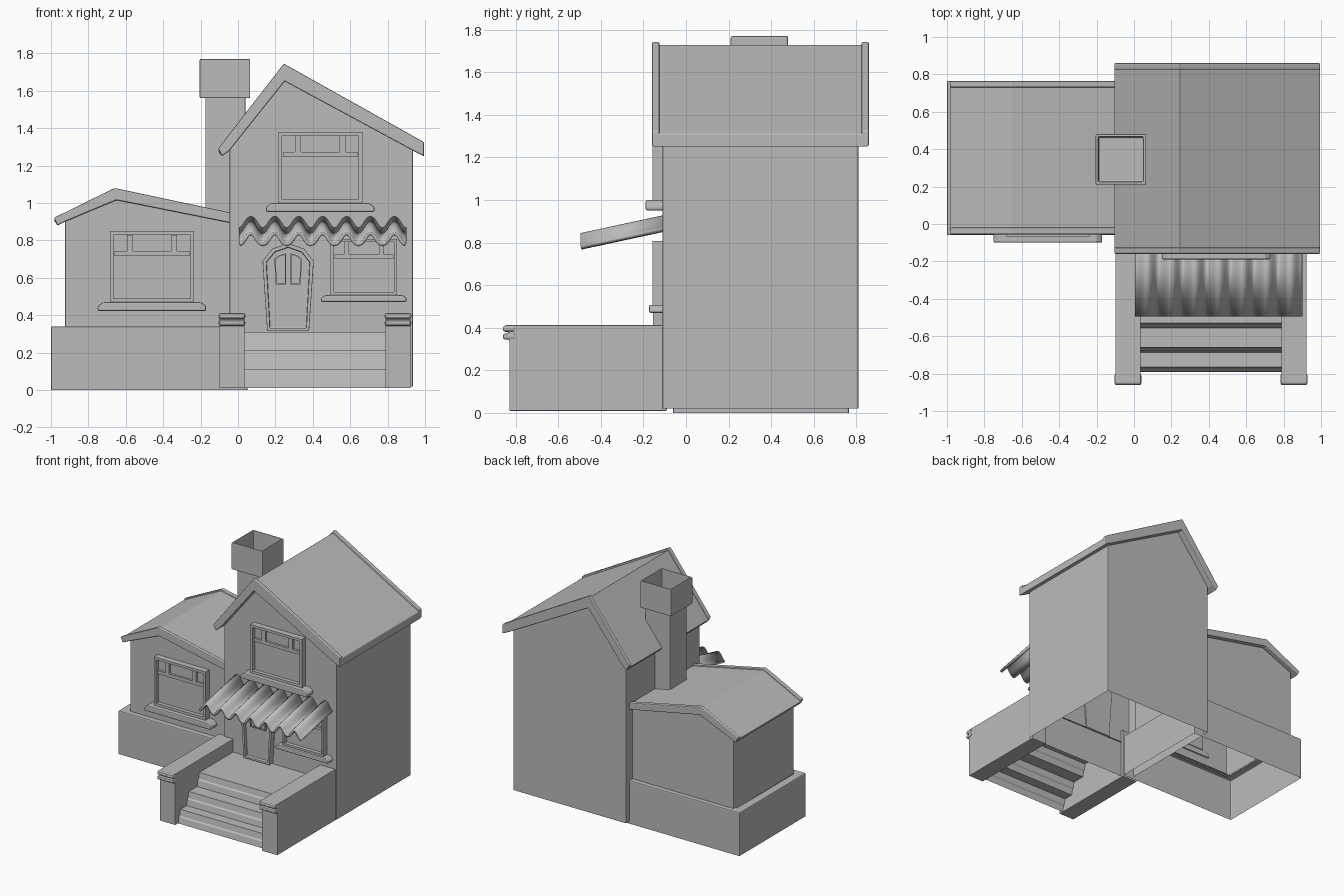
import bpy, bmesh, math
from mathutils import Vector

if "Cube" in bpy.data.objects:
    bpy.data.objects.remove(bpy.data.objects["Cube"])

plaster = bpy.data.materials.new("plain_grey")
plaster.use_nodes = True
GREY = (0.5, 0.5, 0.5, 1)
plaster.diffuse_color = GREY
plaster.node_tree.nodes["Principled BSDF"].inputs["Base Color"].default_value = GREY


def finish(name, bm, bevel=0.0):
    mesh = bpy.data.meshes.new(name)
    bm.to_mesh(mesh)
    bm.free()
    mesh.materials.append(plaster)
    ob = bpy.data.objects.new(name, mesh)
    bpy.context.collection.objects.link(ob)
    if bevel:
        mod = ob.modifiers.new("soft_edges", "BEVEL")
        mod.width = bevel
        mod.segments = 2
        mod.limit_method = 'ANGLE'
    return ob


def solid(pts, depth):
    """Extrude a flat outline of 3D points along a vector."""
    bm = bmesh.new()
    face = bm.faces.new([bm.verts.new(p) for p in pts])
    ext = bmesh.ops.extrude_face_region(bm, geom=[face], use_keep_orig=True)
    verts = [v for v in ext["geom"] if isinstance(v, bmesh.types.BMVert)]
    bmesh.ops.translate(bm, verts=verts, vec=Vector(depth))
    bmesh.ops.recalc_face_normals(bm, faces=bm.faces)
    return bm


def drop_bottom(bm):
    down = [f for f in bm.faces if f.normal.z < -0.9]
    bmesh.ops.delete(bm, geom=down, context='FACES')


def prism(name, outline, y0, y1, bevel=0.0, hollow=False):
    bm = solid([(x, y0, z) for x, z in outline], (0, y1 - y0, 0))
    if hollow:
        drop_bottom(bm)
    return finish(name, bm, bevel)


def box(name, x0, x1, y0, y1, z0, z1, bevel=0.0):
    return prism(name, [(x0, z0), (x1, z0), (x1, z1), (x0, z1)], y0, y1, bevel)


def panel(name, outline, y_front, y_back, rim, recess, bevel=0.0):
    """Outline facing the front with a sunken centre."""
    bm = solid([(x, y_front, z) for x, z in outline], (0, y_back - y_front, 0))
    front = [f for f in bm.faces if f.normal.y < -0.99]
    bmesh.ops.inset_individual(bm, faces=front, thickness=rim)
    ext = bmesh.ops.extrude_face_region(bm, geom=front)
    verts = [v for v in ext["geom"] if isinstance(v, bmesh.types.BMVert)]
    bmesh.ops.translate(bm, verts=verts, vec=(0, recess, 0))
    bmesh.ops.delete(bm, geom=[f for f in front if f.is_valid], context='FACES')
    return finish(name, bm, bevel)


# Main house walls, open underneath
prism("main_walls", [(-0.045, 0.02), (0.935, 0.02), (0.935, 1.3), (0.245, 1.68), (-0.045, 1.3)],
      -0.11, 0.81, 0.006, True)


def roof(name, top, under, y0, y1, lip):
    """Bent slab with a raised rim on each gable."""
    prism(name, [(x, z - lip) for x, z in top] + under, y0 + 0.02, y1 - 0.02, 0.005)
    for side, y in (("front", y0), ("back", y1 - 0.035)):
        prism(name + "_rim_" + side, top + under, y, y + 0.035, 0.007)


roof("main_roof", [(-0.107, 1.29), (0.245, 1.745), (0.995, 1.325)],
     [(0.995, 1.25), (0.935, 1.28), (0.25, 1.65), (-0.045, 1.28), (-0.085, 1.25)],
     -0.16, 0.86, 0.014)
roof("wing_roof", [(-0.985, 0.92), (-0.66, 1.08), (0.0, 0.94)],
     [(0.0, 0.885), (-0.65, 1.015), (-0.925, 0.9), (-0.965, 0.88)],
     -0.055, 0.765, 0.01)

# Wing walls and its wider plinth, both hollow
prism("wing_walls", [(-0.925, 0.33), (-0.03, 0.33), (-0.03, 0.91), (-0.65, 1.03), (-0.925, 0.91)],
      -0.02, 0.73, 0.005, True)
bm = solid([(-1, -0.06, 0), (0.05, -0.06, 0), (0.05, 0.765, 0), (-1, 0.765, 0)], (0, 0, 0.34))
drop_bottom(bm)
top = [f for f in bm.faces if f.normal.z > 0.9]
bmesh.ops.inset_individual(bm, faces=top, thickness=0.085)
bmesh.ops.delete(bm, geom=top, context='FACES')
finish("wing_plinth", bm, 0.008)

# Chimney shaft and open pot
box("chimney_shaft", -0.175, 0.04, 0.24, 0.45, 0.9, 1.6, 0.005)
bm = solid([(-0.205, 0.21, 1.56), (0.065, 0.21, 1.56), (0.065, 0.48, 1.56), (-0.205, 0.48, 1.56)],
           (0, 0, 0.21))
top = [f for f in bm.faces if f.normal.z > 0.9]
bmesh.ops.inset_individual(bm, faces=top, thickness=0.022)
ext = bmesh.ops.extrude_face_region(bm, geom=top)
bmesh.ops.translate(bm, verts=[v for v in ext["geom"] if isinstance(v, bmesh.types.BMVert)],
                    vec=(0, 0, -0.16))
bmesh.ops.delete(bm, geom=[f for f in top if f.is_valid], context='FACES')
finish("chimney_cap", bm, 0.007)


# Windows: sunken frame, glazing bars and sill
def window(name, cx, z, wall, s):
    hw, h = 0.225 * s, 0.38 * s
    panel(name + "_frame", [(cx - hw, z), (cx + hw, z), (cx + hw, z + h), (cx - hw, z + h)],
          wall - 0.047, wall + 0.01, 0.028 * s, 0.03)
    yb, yf = wall - 0.01, wall - 0.034
    bar = z + 0.26 * s
    box(name + "_cross_bar", cx - 0.2 * s, cx + 0.2 * s, yf, yb, bar - 0.013 * s, bar + 0.013 * s)
    for side in (-1, 1):
        x = cx + side * 0.118 * s
        box(name + "_upright_bar", x - 0.016 * s, x + 0.016 * s, yf, yb, bar, z + 0.36 * s)
    w = 0.29 * s
    prism(name + "_sill", [(cx - w, z - 0.048 * s), (cx + w, z - 0.048 * s), (cx + w, z - 0.022 * s),
                           (cx + w * 0.9, z), (cx - w * 0.9, z), (cx - w, z - 0.022 * s)],
          wall - 0.08 * s, wall + 0.01, 0.008)


window("wing_window", -0.46, 0.47, -0.02, 1)
window("upper_window", 0.44, 1.0, -0.11, 1)
window("porch_window", 0.673, 0.508, -0.11, 0.79)

# Flared arched door with two lights
CX = 0.268
half = [(0.112, 0.315), (0.137, 0.69), (0.085, 0.755)]
outline = [(CX + x, z) for x, z in half] + [(CX, 0.785)] + [(CX - x, z) for x, z in reversed(half)]
panel("door", outline, -0.155, -0.1, 0.022, 0.028, 0.003)
for side in (-1, 1):
    light = [(CX + side * x, z) for x, z in
             ((0.012, 0.565), (0.066, 0.565), (0.074, 0.7), (0.05, 0.72), (0.012, 0.73))]
    panel("door_light", light, -0.14, -0.12, 0.008, 0.01)

# Wavy tiled awning
bm = bmesh.new()
TILES, STEPS = 7, 12
count = TILES * STEPS
rows = []
for y, crest in ((-0.495, 0.845), (-0.1, 0.93)):
    row = []
    for i in range(count + 1):
        a = 2 * math.pi * i / STEPS
        dip = 0.06 * ((1 + math.cos(a)) / 2) ** 1.3
        row.append(bm.verts.new((0.005 + 0.895 * i / count, y, crest - dip)))
    rows.append(row)
for i in range(count):
    bm.faces.new((rows[0][i], rows[0][i + 1], rows[1][i + 1], rows[1][i]))
awning = finish("awning", bm)
thick = awning.modifiers.new("thickness", "SOLIDIFY")
thick.thickness = 0.018
thick.offset = -1
bpy.context.view_layer.objects.active = awning
awning.select_set(True)
bpy.ops.object.shade_smooth_by_angle(angle=math.radians(40))

# Porch steps as a folded sheet with a split nosing on each riser
path = [(-0.1, 0.31)]
for y, z in ((-0.53, 0.31), (-0.66, 0.21), (-0.765, 0.11)):
    path += [(y, z), (y - 0.009, z - 0.045), (y - 0.018, z - 0.055), (y - 0.027, z - 0.1)]
bm = bmesh.new()
left = [bm.verts.new((0.02, y, z)) for y, z in path]
right = [bm.verts.new((0.8, y, z)) for y, z in path]
for i in range(len(path) - 1):
    bm.faces.new((left[i], left[i + 1], right[i + 1], right[i]))
finish("porch_steps", bm)

# Low walls beside the steps with a moulded front end
profile = [(-0.09, 0.01), (-0.83, 0.01), (-0.83, 0.34), (-0.862, 0.36), (-0.835, 0.376),
           (-0.862, 0.395), (-0.85, 0.412), (-0.09, 0.412)]
for name, x in (("left_porch_wall", 0.788), ("right_porch_wall", -0.1)):
    finish(name, solid([(x, y, z) for y, z in profile], (0.135, 0, 0)), 0.004)
    for z in (0.345, 0.381):
        box(name + "_moulding", x - 0.004, x + 0.139, -0.86, -0.8, z, z + 0.028, 0.01)
